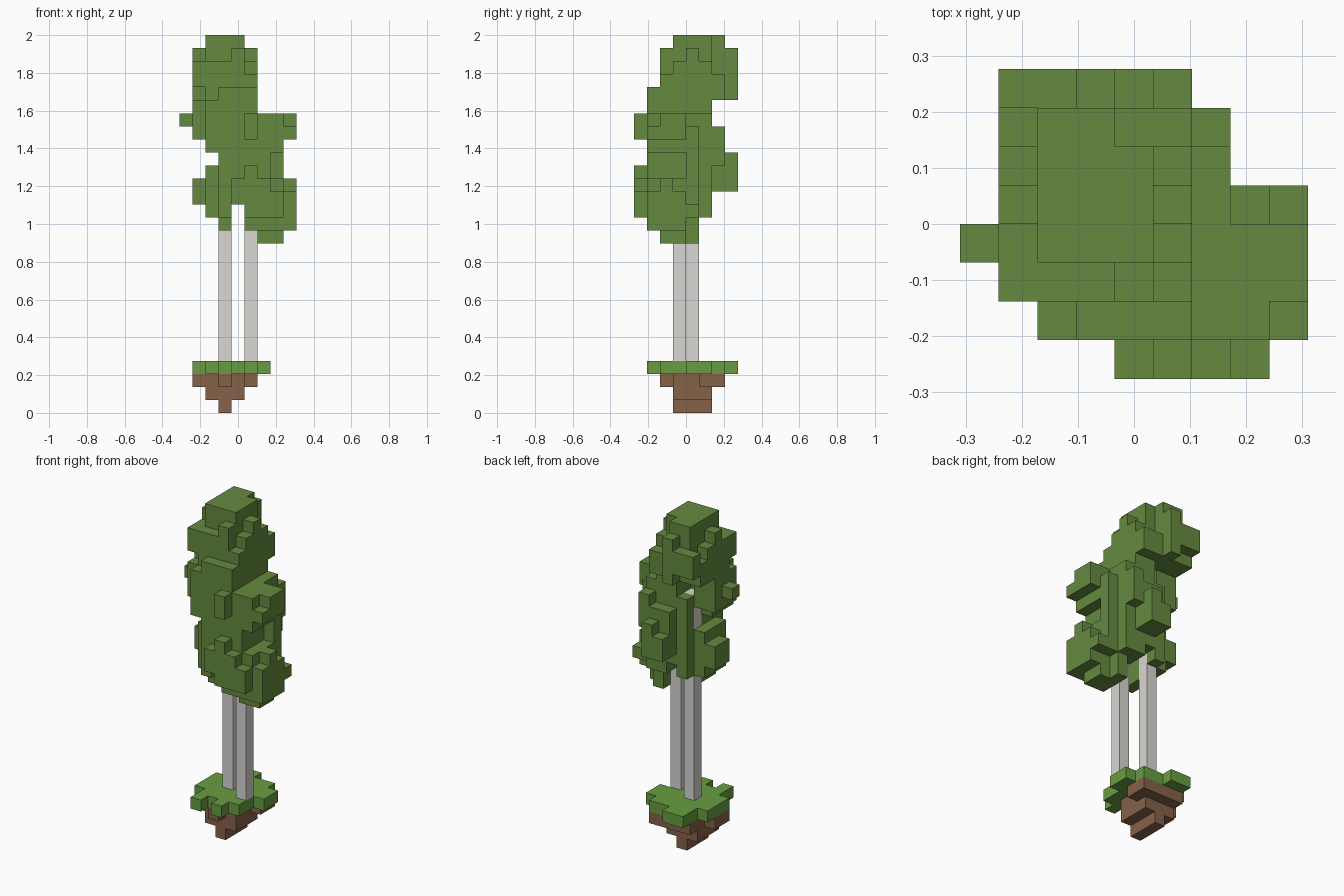
import bpy
import bmesh
from mathutils import Vector

default_cube = bpy.data.objects.get("Cube")
if default_cube:
    bpy.data.objects.remove(default_cube, do_unlink=True)

UNIT = 2 / 29                       # edge of one block
ORIGIN = Vector((-4.5, -4, 0))      # grid corner, in blocks


def make_material(name, red, green, blue):
    material = bpy.data.materials.new(name)
    material.use_nodes = True
    colour = (red, green, blue, 1)
    material.diffuse_color = colour
    shader = next(n for n in material.node_tree.nodes if n.type == 'BSDF_PRINCIPLED')
    shader.inputs["Base Color"].default_value = colour
    shader.inputs["Roughness"].default_value = 0.9
    return material


leaf_green = make_material("leaf green", 0.13, 0.255, 0.05)
grass_green = make_material("grass green", 0.138, 0.335, 0.054)
soil_brown = make_material("soil brown", 0.24, 0.122, 0.067)
bark_grey = make_material("bark grey", 0.69, 0.68, 0.65)

owner = {}       # block position -> part name
materials = {}   # part name -> material


def add_part(name, material, boxes):
    """Claim free blocks for a part; a box is x, x, y, y, z, z in blocks."""
    materials[name] = material
    for x0, x1, y0, y1, z0, z1 in boxes:
        for x in range(x0, x1):
            for y in range(y0, y1):
                for z in range(z0, z1):
                    owner.setdefault((x, y, z), name)


def build_part(name):
    """Make one mesh from the exposed sides of the part's blocks."""
    bm = bmesh.new()
    for cell in [c for c, part in owner.items() if part == name]:
        centre = Vector(cell) + Vector((0.5, 0.5, 0.5))
        for axis in range(3):
            for sign in (-1, 1):
                normal = Vector((0, 0, 0))
                normal[axis] = sign
                neighbour = tuple(int(c + n) for c, n in zip(cell, normal))
                if neighbour in owner:
                    continue
                side = Vector((0, 0, 0))
                side[(axis + 1) % 3] = 1
                up = normal.cross(side)
                corners = (-side - up, side - up, side + up, up - side)
                bm.faces.new([bm.verts.new((centre + (normal + c) / 2 + ORIGIN) * UNIT)
                              for c in corners])
    bmesh.ops.remove_doubles(bm, verts=bm.verts, dist=UNIT / 100)
    mesh = bpy.data.meshes.new(name)
    bm.to_mesh(mesh)
    bm.free()
    mesh.materials.append(materials[name])
    bpy.context.collection.objects.link(bpy.data.objects.new(name, mesh))


# Floating island
add_part("soil", soil_brown, [
    (3, 4, 3, 6, 0, 1),
    (2, 5, 3, 6, 1, 2),
    (2, 5, 3, 7, 2, 3), (3, 4, 2, 3, 2, 3), (1, 2, 3, 5, 2, 3), (5, 6, 5, 7, 2, 3),
])
add_part("grass", grass_green, [
    (2, 6, 2, 7, 3, 4), (1, 2, 3, 6, 3, 4), (6, 7, 4, 6, 3, 4),
    (2, 3, 1, 2, 3, 4), (4, 5, 1, 2, 3, 4), (2, 4, 7, 8, 3, 4),
])

# Twin trunks, running up inside the leaves
add_part("left_trunk", bark_grey, [(5, 6, 3, 4, 4, 20)])
add_part("right_trunk", bark_grey, [(3, 4, 4, 5, 4, 22)])

# Top clump, leaning to the back
add_part("crown_leaves", leaf_green, [
    (2, 4, 3, 7, 26, 29), (4, 5, 3, 6, 26, 29),
    (1, 6, 3, 6, 24, 27), (1, 6, 6, 7, 24, 26),
    (1, 4, 2, 3, 25, 27), (2, 6, 2, 3, 25, 26),
    (4, 5, 2, 3, 25, 28), (1, 2, 4, 5, 27, 28), (5, 6, 4, 5, 24, 28),
    (1, 3, 7, 8, 25, 27), (3, 4, 7, 8, 24, 28),
])

# Middle clump, leaning to the front and left
add_part("middle_leaves", leaf_green, [
    (3, 6, 1, 4, 20, 25), (2, 3, 1, 4, 20, 24), (2, 3, 2, 4, 24, 25),
    (1, 3, 2, 5, 21, 24), (4, 6, 4, 6, 19, 24),
    (0, 1, 3, 4, 22, 23), (5, 6, 0, 1, 21, 23),
    (6, 8, 1, 4, 20, 23), (8, 9, 2, 4, 21, 23), (8, 9, 1, 2, 21, 22),
    (6, 7, 4, 6, 17, 23), (6, 7, 6, 7, 19, 22), (7, 8, 4, 5, 15, 22),
])

# Back shoulder with a tall strip beside the trunk
add_part("back_leaves", leaf_green, [
    (4, 6, 5, 7, 17, 21), (5, 6, 7, 8, 17, 20), (4, 5, 7, 8, 17, 19),
    (3, 4, 5, 6, 15, 22),
])

# Bottom clump around both trunks
add_part("lower_leaves", leaf_green, [
    (4, 7, 1, 5, 16, 20), (5, 7, 2, 6, 15, 16), (4, 7, 5, 6, 16, 19),
    (3, 4, 1, 4, 15, 20), (1, 3, 3, 5, 16, 18), (2, 3, 2, 5, 15, 19),
    (5, 8, 1, 4, 15, 18), (4, 5, 0, 1, 16, 18), (5, 6, 0, 1, 15, 19),
    (6, 7, 0, 1, 15, 18), (7, 8, 0, 1, 15, 17),
    (8, 9, 1, 4, 14, 17), (8, 9, 4, 5, 15, 16), (8, 9, 2, 3, 17, 18),
    (5, 8, 1, 4, 14, 15), (6, 8, 2, 4, 13, 14), (6, 7, 4, 5, 13, 15),
    (3, 4, 2, 4, 14, 15),
])

for part_name in materials:
    build_part(part_name)
